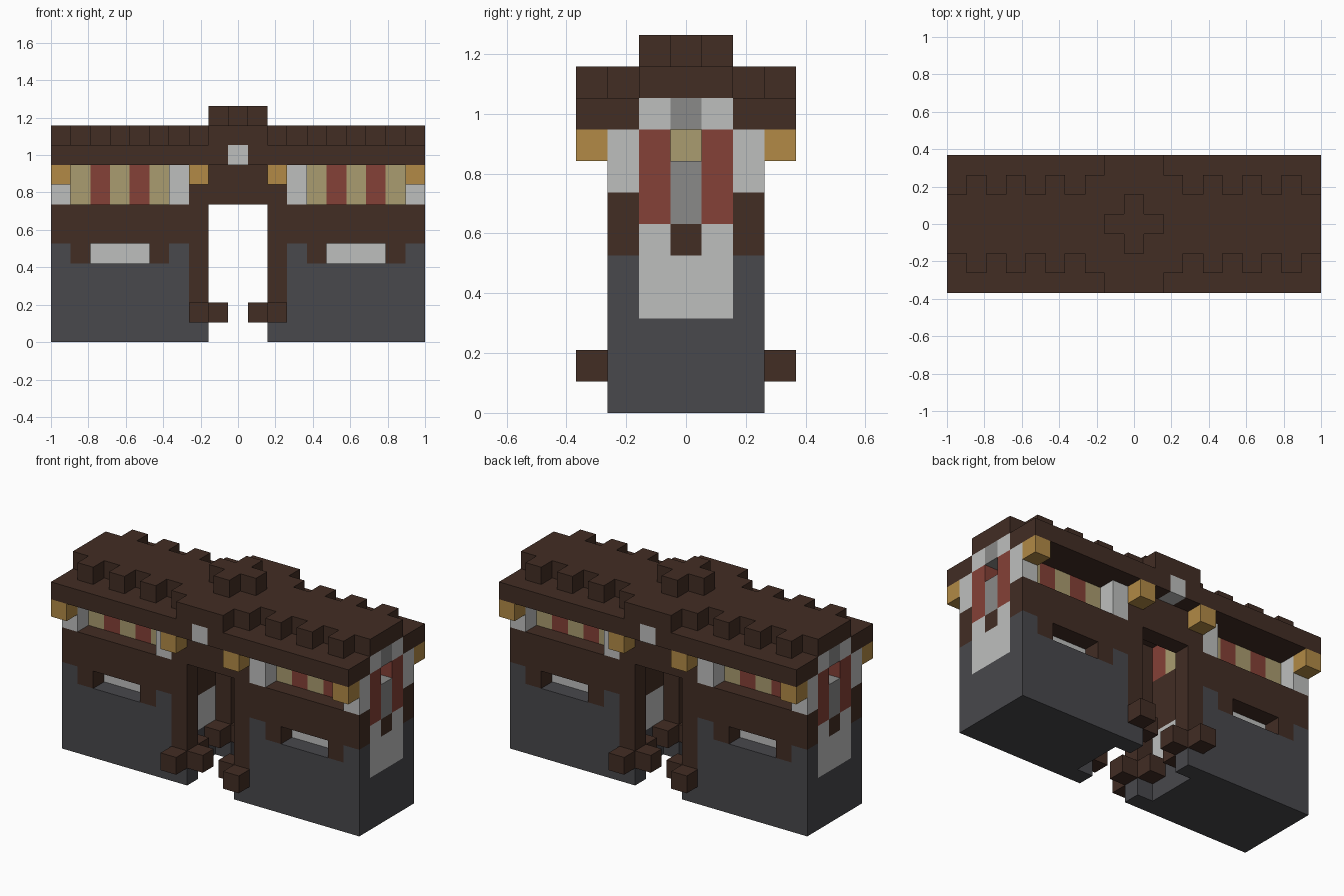
import bpy, bmesh
from mathutils import Vector

U = 2 / 19  # size of one block

cube = bpy.data.objects.get("Cube")
if cube:
    bpy.data.objects.remove(cube, do_unlink=True)


def material(name, r, g, b):
    lin = [((c / 255 + 0.055) / 1.055) ** 2.4 for c in (r, g, b)] + [1]
    m = bpy.data.materials.new(name)
    m.use_nodes = True
    m.diffuse_color = lin
    m.node_tree.nodes["Principled BSDF"].inputs["Base Color"].default_value = lin
    return m


brown = material("dark brown wood", 66, 45, 36)
stone = material("charcoal stone", 72, 72, 76)
white = material("pale grey plaster", 190, 191, 190)
grey = material("mid grey", 138, 138, 137)
red = material("brick red", 133, 65, 55)
tan = material("tan", 170, 156, 112)
gold = material("gold", 178, 138, 70)


def part(name, mat, boxes, mirror="xy"):
    """Boxes given as x, y, z ranges in blocks, repeated across the mirror axes."""
    bm = bmesh.new()
    for sx in ((1, -1) if "x" in mirror else (1,)):
        for sy in ((1, -1) if "y" in mirror else (1,)):
            for (xa, xb), (ya, yb), (za, zb) in boxes:
                size = Vector((xb - xa, yb - ya, zb - za)) * U
                mid = Vector((sx * (xa + xb), sy * (ya + yb), za + zb)) * U / 2
                for v in bmesh.ops.create_cube(bm, size=1)["verts"]:
                    v.co = v.co * size + mid
    me = bpy.data.meshes.new(name)
    bm.to_mesh(me)
    bm.free()
    me.materials.append(mat)
    ob = bpy.data.objects.new(name, me)
    bpy.context.collection.objects.link(ob)
    return ob


# Shared ranges
SKIN = (1.5, 2.5)     # outer wall layer, and pillar width
EAVE = (2.5, 3.5)     # overhanging layer
CORE = (-1.5, 1.5)    # inner depth
MID = (-0.5, 0.5)     # centre block
SIDE = (0.5, 1.5)     # next to the centre block
INNER = (2.5, 3.5)    # wall beside the passage
BAY = (3.5, 8.5)      # middle of each wing
END = (8.5, 9.5)      # outer end of each wing

# Stone lower walls
part("lower_wall", stone, [((1.5, 9.5), SKIN, (0, 1)), ((2.5, 9.5), SKIN, (1, 4)),
                           (INNER, SKIN, (4, 5)), (END, SKIN, (4, 5))])
part("stone_core", stone, [(BAY, CORE, (0, 4)), (END, CORE, (0, 3)),
                           (INNER, CORE, (0, 2))], "x")

# Recessed windows
part("window", white, [((4.5, 7.5), CORE, (4, 5))], "x")

# Wooden belt, brackets and pillars
part("belt", brown, [((2.5, 9.5), SKIN, (5, 7))])
part("bracket", brown, [((3.5, 4.5), SKIN, (4, 5)), ((7.5, 8.5), SKIN, (4, 5))])
part("belt_core", brown, [(BAY, CORE, (5, 7)), (INNER, CORE, (4, 7))], "x")
part("pillar", brown, [(SKIN, SKIN, (1, 9))])
part("pillar_knob", brown, [(SKIN, EAVE, (1, 2)), (SIDE, SKIN, (1, 2)), (SKIN, SIDE, (1, 2))])
part("lintel", brown, [(CORE, SKIN, (7, 9))], "y")

# Striped upper walls with pale posts
part("pale_post", white, [(INNER, SKIN, (7, 9)), (END, SKIN, (7, 9))])
for i in range(5):
    x = BAY[0] + i
    part(f"stripe_{i + 1}", red if i % 2 else tan, [((x, x + 1), CORE, (7, 9))], "x")
part("passage_red_panel", red, [(INNER, SIDE, (7, 9))])
part("passage_tan_panel", tan, [(INNER, MID, (7, 9))], "x")
part("passage_plaster", white, [(INNER, CORE, (2, 4))], "x")

# Decorated end walls with a small niche at the top
part("end_plaster", white, [(END, CORE, (3, 5))], "x")
part("end_plaster_sides", white, [(END, SIDE, (5, 6)), (END, SIDE, (9, 10))])
part("end_peg", brown, [(END, MID, (5, 6))], "x")
part("end_banner", red, [(END, SIDE, (6, 9))])
part("end_strip", grey, [(END, MID, (6, 8)), (END, MID, (9, 10))], "x")

# Gold lamps below the eaves
part("lamp", gold, [(SKIN, EAVE, (8, 9)), (END, EAVE, (8, 9))])

# Roof with pale crest, toothed ridge and crossed cap
part("eave", brown, [((0, 9.5), SKIN, (9, 10)), ((0.5, 9.5), EAVE, (9, 10))])
part("crest", white, [(MID, EAVE, (9, 10))], "y")
part("roof_core", brown, [((-8.5, 8.5), CORE, (9, 10)), ((-9.5, 9.5), CORE, (10, 11))], "")
part("roof_teeth", brown, [((x, x + 1), SKIN, (10, 11)) for x in (1.5, 3.5, 5.5, 7.5)])
part("gable", brown, [(CORE, (1.5, 3.5), (10, 11))], "y")
part("cap_bar", brown, [(CORE, MID, (11, 12))], "")
part("cap_arm", brown, [(MID, SIDE, (11, 12))], "y")
